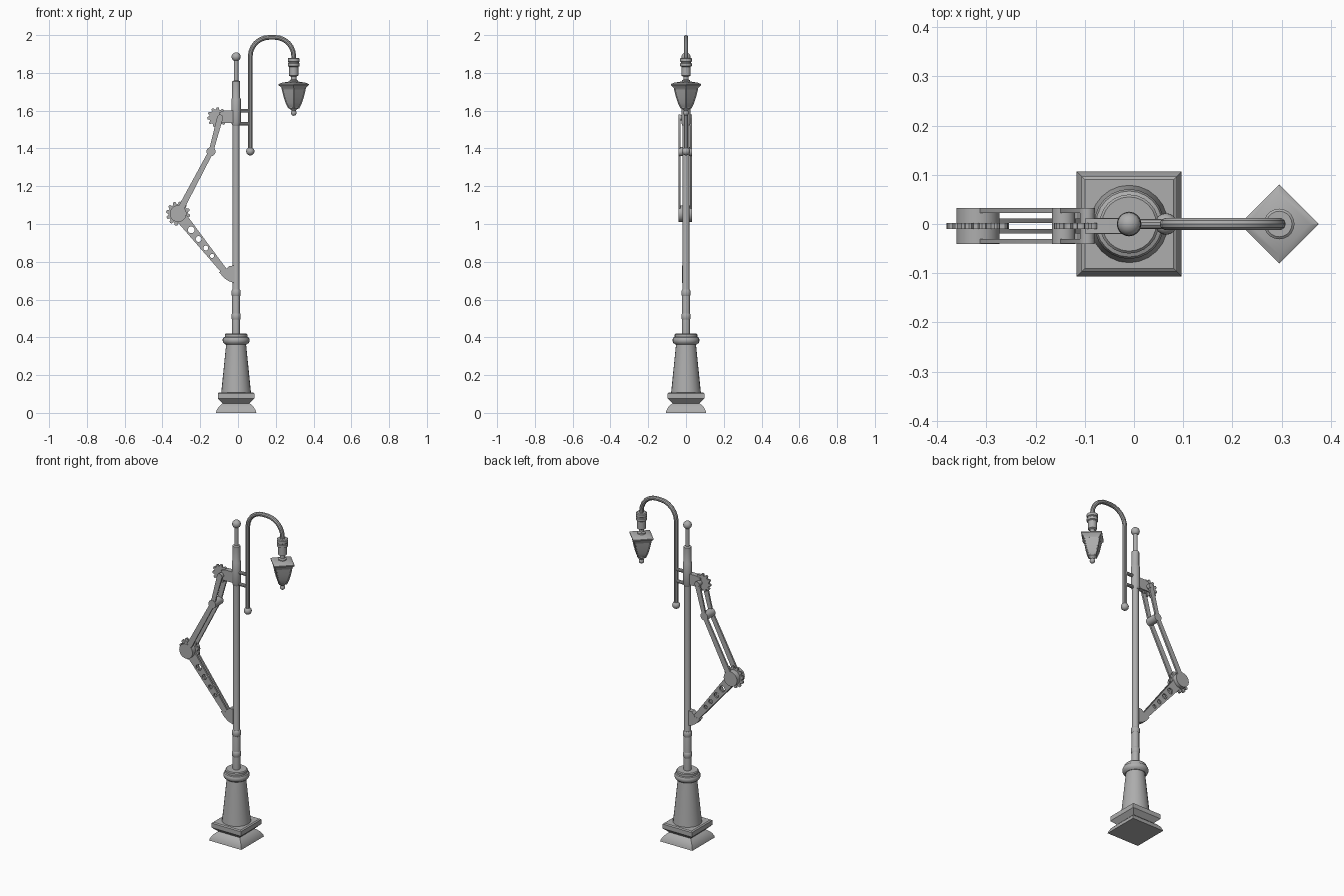
import bpy
from math import sin, cos, pi, radians, sqrt, atan2
from mathutils import Vector

if "Cube" in bpy.data.objects:
    bpy.data.objects.remove(bpy.data.objects["Cube"])

metal = bpy.data.materials.new("grey metal")
GREY = (0.42, 0.42, 0.42, 1)
metal.use_nodes = True
metal.diffuse_color = GREY
metal.node_tree.nodes["Principled BSDF"].inputs["Base Color"].default_value = GREY

POLE_X = -0.01
LAMP_X = 0.295
ARM_Y = -0.004


def finish(ob, angle=35):
    ob.data.materials.clear()
    ob.data.materials.append(metal)
    bpy.ops.object.select_all(action='DESELECT')
    ob.select_set(True)
    bpy.context.view_layer.objects.active = ob
    bpy.ops.object.shade_smooth_by_angle(angle=radians(angle))
    return ob


def lathe(name, profile, x, segs=20, turn=0.0):
    """Stack of rings (radius, height) around a vertical axis, capped at both ends."""
    verts = [(x + r * cos(turn + 2 * pi * i / segs), r * sin(turn + 2 * pi * i / segs), z)
             for r, z in profile for i in range(segs)]
    faces = [(k * segs + i, k * segs + (i + 1) % segs,
              (k + 1) * segs + (i + 1) % segs, (k + 1) * segs + i)
             for k in range(len(profile) - 1) for i in range(segs)]
    faces += [tuple(reversed(range(segs))),
              tuple(range(len(verts) - segs, len(verts)))]
    me = bpy.data.meshes.new(name)
    me.from_pydata(verts, [], faces)
    ob = bpy.data.objects.new(name, me)
    bpy.context.collection.objects.link(ob)
    return finish(ob)


def ball(name, x, z, r):
    bpy.ops.mesh.primitive_uv_sphere_add(segments=16, ring_count=10, radius=r, location=(x, 0, z))
    ob = bpy.context.object
    ob.name = name
    return finish(ob)


def to_mesh(ob):
    bpy.ops.object.select_all(action='DESELECT')
    ob.select_set(True)
    bpy.context.view_layer.objects.active = ob
    bpy.ops.object.convert(target='MESH')
    return finish(bpy.context.object)


def plate(name, loops, y, half):
    """Flat outline in x-z, further loops being holes, with thickness along y."""
    cu = bpy.data.curves.new(name, 'CURVE')
    cu.dimensions, cu.fill_mode, cu.extrude = '2D', 'BOTH', half
    for loop in loops:
        sp = cu.splines.new('POLY')
        sp.points.add(len(loop) - 1)
        for p, (px, pz) in zip(sp.points, loop):
            p.co = (px, pz, 0, 1)
        sp.use_cyclic_u = True
    ob = bpy.data.objects.new(name, cu)
    ob.rotation_euler.x = pi / 2
    ob.location.y = y
    bpy.context.collection.objects.link(ob)
    return to_mesh(ob)


def tube(name, points, r):
    cu = bpy.data.curves.new(name, 'CURVE')
    cu.dimensions, cu.bevel_depth, cu.bevel_resolution = '3D', r, 3
    cu.use_fill_caps = True
    sp = cu.splines.new('POLY')
    sp.points.add(len(points) - 1)
    for p, (px, pz) in zip(sp.points, points):
        p.co = (px, 0, pz, 1)
    ob = bpy.data.objects.new(name, cu)
    bpy.context.collection.objects.link(ob)
    return to_mesh(ob)


def circle(c, r, n=20):
    return [(c[0] + r * cos(2 * pi * i / n), c[1] + r * sin(2 * pi * i / n)) for i in range(n)]


def link(a, b, ra, rb, n=6):
    """Rounded bar outline from a to b."""
    t = atan2(b[1] - a[1], b[0] - a[0])
    return [(c[0] + r * cos(t + s + pi * i / n), c[1] + r * sin(t + s + pi * i / n))
            for c, r, s in ((a, ra, pi / 2), (b, rb, -pi / 2)) for i in range(n + 1)]


def gear(c, inner, outer, teeth=11):
    pts = []
    for i in range(teeth):
        for r, f in ((inner, 0), (inner, .32), (outer * .96, .42), (outer, .55),
                     (outer, .77), (outer * .96, .9)):
            a = 2 * pi * (i + f) / teeth
            pts.append((c[0] + r * cos(a), c[1] + r * sin(a)))
    return pts


# Square plinth
Q = sqrt(2)
lathe("plinth_foot", [(.107 * Q, 0), (.104 * Q, .012), (.094 * Q, .03), (.08 * Q, .044),
                      (.066 * Q, .054)], POLE_X, 4, pi / 4)
lathe("plinth_slab", [(.07 * Q, .05), (.097 * Q, .076), (.097 * Q, .103), (.09 * Q, .108)],
      POLE_X, 4, pi / 4)

# Round pedestal with collar
lathe("pedestal", [(.079, .105), (.052, .37)], POLE_X, 24)
lathe("pedestal_collar", [(.056, .362), (.067, .37), (.071, .38), (.071, .39), (.067, .399),
                          (.06, .402), (.06, .415), (.055, .42)], POLE_X, 24)

# Pole, rings, sleeve and finial
lathe("pole", [(.021, .41), (.021, .64), (.0185, .65), (.0185, 1.55)], POLE_X)
for i, z in enumerate((.51, .635)):
    lathe(f"pole_ring_{i + 1}", [(.02, z - .018), (.024, z - .012), (.024, z + .012),
                                 (.02, z + .018)], POLE_X)
lathe("pole_sleeve", [(.019, 1.52), (.025, 1.535), (.025, 1.66), (.021, 1.67), (.021, 1.755),
                      (.012, 1.76), (.012, 1.88)], POLE_X)
ball("pole_finial", POLE_X, 1.885, .024)

# Curved lamp arm with its brackets
HANG_X, BEND = .065, .1
path = [(HANG_X, 1.385)]
for cx, start in ((HANG_X + BEND, pi), (LAMP_X - BEND, pi / 2)):
    path += [(cx + BEND * cos(start - pi / 2 * i / 6), 1.888 + BEND * sin(start - pi / 2 * i / 6))
             for i in range(7)]
tube("lamp_arm", path + [(LAMP_X, 1.86)], .0125)
ball("lamp_arm_knob", HANG_X, 1.385, .022)
for i, z in enumerate((1.53, 1.6)):
    tube(f"lamp_bracket_{i + 1}", [(POLE_X, z), (HANG_X, z)], .01)

# Lantern: fittings, square roof, tapering body, finial
lathe("lantern_fitting", [(.026, 1.88), (.031, 1.876), (.031, 1.86), (.027, 1.857), (.027, 1.853),
                          (.031, 1.85), (.031, 1.836), (.024, 1.832), (.024, 1.785), (.014, 1.78),
                          (.014, 1.765), (.022, 1.76), (.024, 1.74)][::-1], LAMP_X)
lathe("lantern_roof", [(.06, 1.712), (.066, 1.722), (.08, 1.735), (.08, 1.741), (.062, 1.748),
                       (.025, 1.754)], LAMP_X, 4)
body = [(.012, 1.605), (.026, 1.613), (.04, 1.642), (.05, 1.672), (.057, 1.7), (.062, 1.722)]
lathe("lantern_glass", body, LAMP_X, 4)
# Corner ribs of the lantern
for i in range(4):
    d = Vector((cos(i * pi / 2), sin(i * pi / 2), 0))
    cu = bpy.data.curves.new(f"lantern_rib_{i + 1}", 'CURVE')
    cu.dimensions, cu.bevel_depth, cu.bevel_resolution = '3D', .004, 1
    sp = cu.splines.new('POLY')
    sp.points.add(len(body) - 2)
    for p, (r, z) in zip(sp.points, body[1:]):
        p.co = (LAMP_X + d.x * r, d.y * r, z, 1)
    rib = bpy.data.objects.new(cu.name, cu)
    bpy.context.collection.objects.link(rib)
    to_mesh(rib)
lathe("lantern_tip", [(.008, 1.59), (.012, 1.602), (.024, 1.612), (.024, 1.618)], LAMP_X, 12)
ball("lantern_finial", LAMP_X, 1.588, .015)

# Side linkage: pivots
SHOULDER, KNUCKLE, ELBOW, ANCHOR = (-.095, 1.563), (-.143, 1.383), (-.317, 1.055), (-.06, .735)
plate("shoulder_gear", [gear((-.11, 1.565), .042, .053)], ARM_Y, .006)
plate("shoulder_bracket", [[(-.1, 1.535), (-.02, 1.535), (-.02, 1.6), (-.075, 1.6), (-.1, 1.59)]],
      ARM_Y, .015)
plate("shoulder_pin", [circle(SHOULDER, .015, 14)], ARM_Y, .037)
plate("knuckle", [circle(KNUCKLE, .024)], ARM_Y, .037)
plate("elbow_gear", [gear(ELBOW, .052, .064, 12)], ARM_Y, .006)
plate("elbow_drum", [circle(ELBOW, .044, 28)], ARM_Y, .037)

# Paired upper rods, and paired lower plates with shrinking holes
a, b = Vector(ELBOW), Vector(ANCHOR)
holes = [circle(a.lerp(b, t), r, 14) for t, r in ((.27, .018), (.42, .0155), (.57, .013), (.7, .011))]
for side, s in (("right", 1), ("left", -1)):
    plate(f"upper_rod_{side}", [link(SHOULDER, KNUCKLE, .016, .012)], ARM_Y + s * .031, .005)
    plate(f"forearm_rod_{side}", [link(KNUCKLE, ELBOW, .013, .017)], ARM_Y + s * .031, .005)
    plate(f"lower_plate_{side}", [link(a, b, .032, .016)] + holes, ARM_Y + s * .0105, .0045)

# Curved anchor block on the pole
plate("anchor_block", [[(-.1, .745), (-.075, .715), (-.05, .698), (-.02, .688), (-.02, .78),
                        (-.045, .778), (-.06, .765), (-.068, .75), (-.085, .752)]], ARM_Y, .016)
